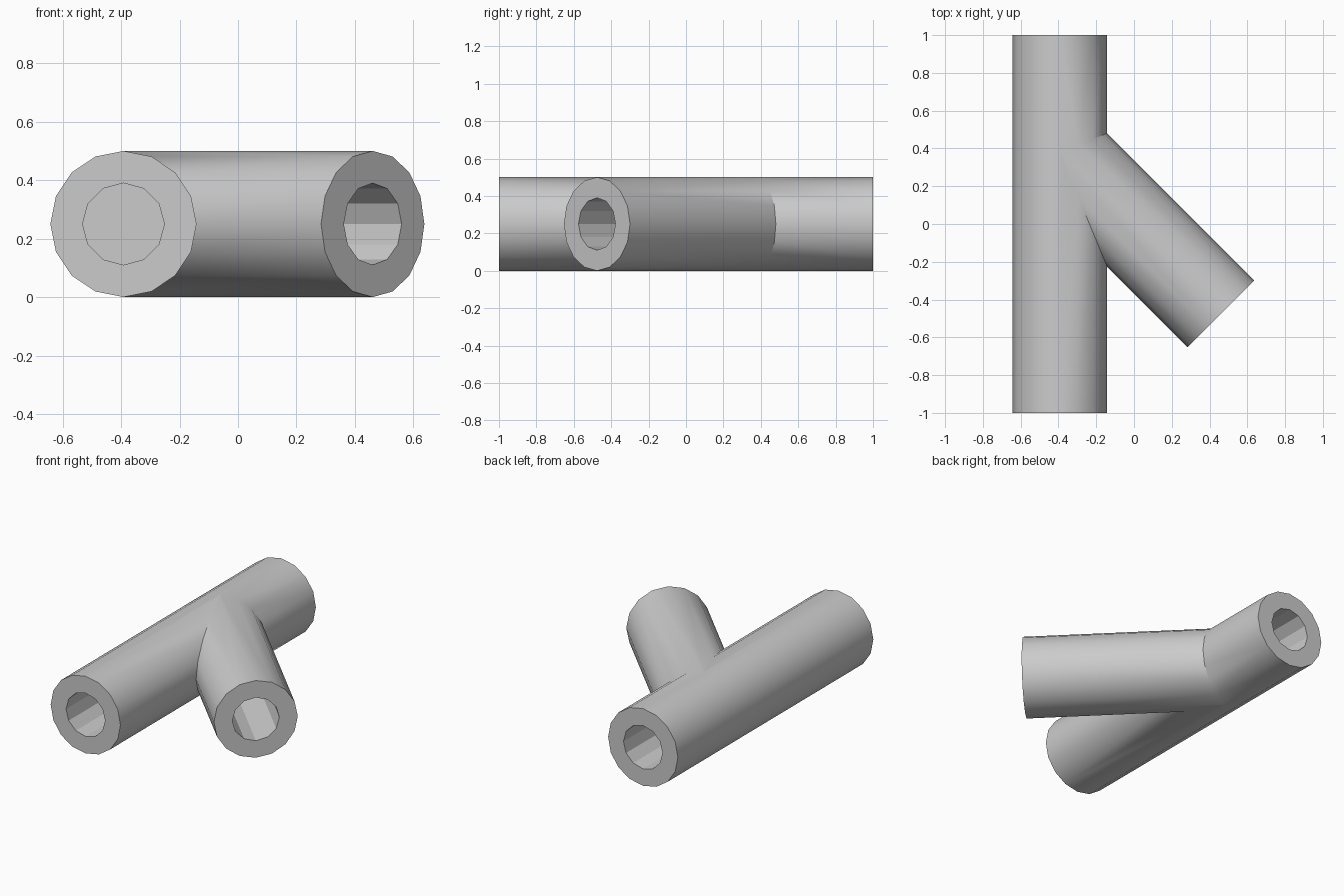
import bpy
import math
from mathutils import Vector

cube = bpy.data.objects.get("Cube")
if cube:
    bpy.data.objects.remove(cube, do_unlink=True)

grey = bpy.data.materials.new("plain grey")
grey.use_nodes = True
colour = (0.6, 0.6, 0.6, 1)
grey.diffuse_color = colour
grey.node_tree.nodes["Principled BSDF"].inputs["Base Color"].default_value = colour

OUTER, BORE, DEPTH = 0.25, 0.14, 0.7
AXIS_X, MID_Z = -0.392, 0.25


def rod(name, start, end, radius, sides):
    """Solid cylinder between two points, with a vertex at its top."""
    start, end = Vector(start), Vector(end)
    span = end - start
    bpy.ops.mesh.primitive_cylinder_add(vertices=sides, radius=radius, depth=span.length)
    obj = bpy.context.object
    obj.name = name
    obj.location = (start + end) / 2
    obj.rotation_euler = (math.pi / 2, 0, math.atan2(span.x, -span.y))
    obj.data.materials.append(grey)
    return obj


def combine(target, other, operation):
    """Apply a boolean and remove the helper."""
    bpy.context.view_layer.objects.active = target
    mod = target.modifiers.new(operation, "BOOLEAN")
    mod.operation, mod.object, mod.solver = operation, other, "EXACT"
    bpy.ops.object.modifier_apply(modifier=mod.name)
    bpy.data.objects.remove(other, do_unlink=True)


# Straight pipe and slanted branch
front = Vector((AXIS_X, -1, MID_Z))
back = Vector((AXIS_X, 1, MID_Z))
mouth = Vector((0.461, -0.476, MID_Z))
joint = Vector((AXIS_X, 0.377, MID_Z))
pipe = rod("branched_pipe", front, back, OUTER, 16)
combine(pipe, rod("branch", mouth, joint, OUTER, 16), "UNION")

# Blind bores in the three open ends
for end, inner in ((front, joint), (back, joint), (mouth, joint)):
    inward = (inner - end).normalized()
    depth = min(DEPTH, (inner - end).length - 0.15)
    cutter = rod("bore", end - inward * 0.05, end + inward * depth, BORE, 12)
    combine(pipe, cutter, "DIFFERENCE")

bpy.ops.object.select_all(action="DESELECT")
pipe.select_set(True)
bpy.context.view_layer.objects.active = pipe
bpy.ops.object.shade_smooth_by_angle(angle=math.radians(28))
